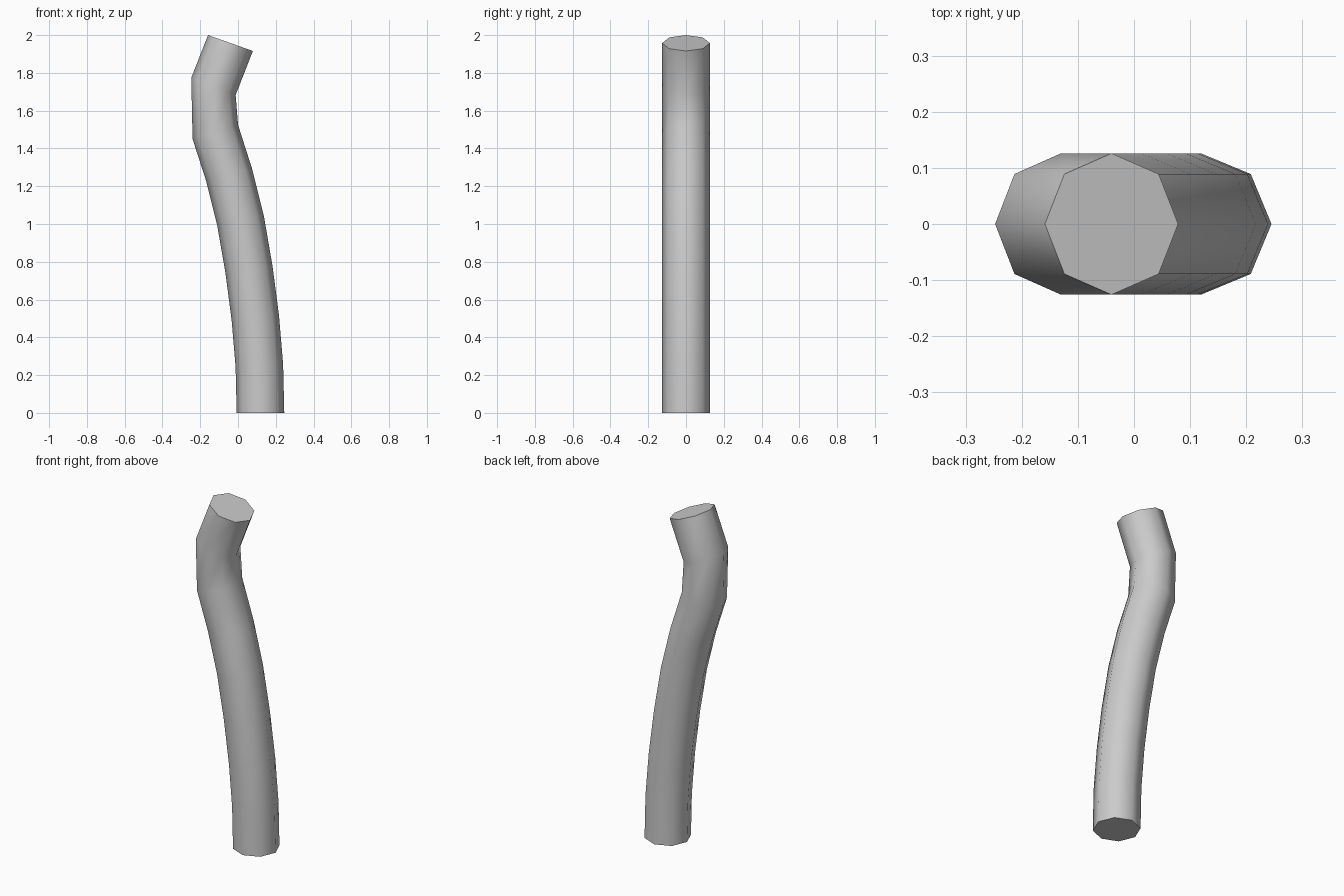
import bpy, bmesh
from math import sin, cos, pi, radians

if "Cube" in bpy.data.objects:
    bpy.data.objects.remove(bpy.data.objects["Cube"])

RADIUS, SIDES = 0.126, 8

# Centre line of the bent pipe: x, z, tilt of the ring towards +z on its right side
path = [
    (0.119, 0.00, 0.00), (0.113, 0.25, 0.05), (0.092, 0.50, 0.10),
    (0.058, 0.76, 0.14), (0.013, 1.02, 0.19), (-0.047, 1.26, 0.24),
    (-0.120, 1.487, 0.30), (-0.130, 1.728, -0.37), (-0.040, 1.958, -0.34),
]

# Sweep an octagonal ring along the path and cap both ends
bm = bmesh.new()
rings = []
for x, z, tilt in path:
    ring = []
    for i in range(SIDES):
        a = 2 * pi * i / SIDES
        u, v = RADIUS * cos(a), RADIUS * sin(a)
        ring.append(bm.verts.new((x + u * cos(tilt), v, z + u * sin(tilt))))
    rings.append(ring)
for lower, upper in zip(rings, rings[1:]):
    for i in range(SIDES):
        j = (i + 1) % SIDES
        bm.faces.new((lower[i], lower[j], upper[j], upper[i]))
bm.faces.new(rings[0][::-1])
bm.faces.new(rings[-1])
bmesh.ops.recalc_face_normals(bm, faces=bm.faces)

mesh = bpy.data.meshes.new("bent_pipe")
bm.to_mesh(mesh)
bm.free()
pipe = bpy.data.objects.new("bent_pipe", mesh)
bpy.context.collection.objects.link(pipe)

# Smooth round the sides, sharp at the caps
bpy.context.view_layer.objects.active = pipe
pipe.select_set(True)
bpy.ops.object.shade_smooth_by_angle(angle=radians(55))
